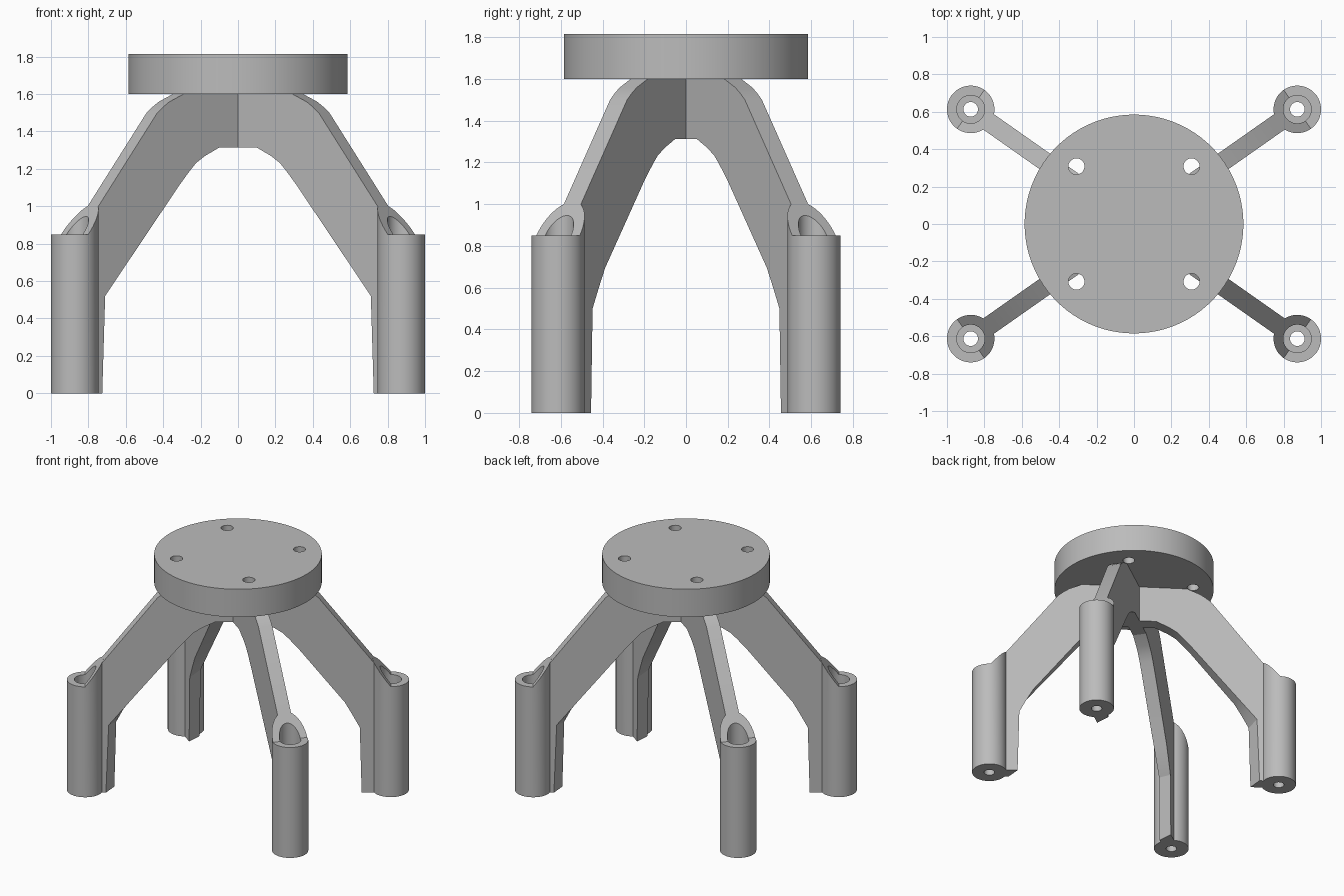
import bpy, bmesh, math
from mathutils import Matrix

if "Cube" in bpy.data.objects:
    bpy.data.objects.remove(bpy.data.objects["Cube"], do_unlink=True)

# One plain grey for everything
grey = bpy.data.materials.new("plain grey")
grey.use_nodes = True
grey.diffuse_color = (0.5, 0.5, 0.5, 1)
grey.node_tree.nodes["Principled BSDF"].inputs["Base Color"].default_value = (0.5, 0.5, 0.5, 1)

POST_X, POST_Y = 0.873, 0.613
REACH = math.hypot(POST_X, POST_Y)
TURN = Matrix.Rotation(math.atan2(POST_Y, POST_X), 4, "Z")
POST_TOP, SLOPE = 0.85, 1.28
PLATE_BOTTOM, PLATE_TOP = 1.6, 1.815


def finish(name, bm, mirrored=False):
    bmesh.ops.recalc_face_normals(bm, faces=bm.faces)
    mesh = bpy.data.meshes.new(name)
    bm.to_mesh(mesh)
    bm.free()
    mesh.materials.append(grey)
    obj = bpy.data.objects.new(name, mesh)
    bpy.context.collection.objects.link(obj)
    if mirrored:
        mod = obj.modifiers.new("four corners", "MIRROR")
        mod.use_axis = (True, True, False)
        mod.use_mirror_merge = False
    return obj


def smooth(obj):
    bpy.ops.object.select_all(action="DESELECT")
    obj.select_set(True)
    bpy.context.view_layer.objects.active = obj
    bpy.ops.object.shade_smooth_by_angle(angle=math.radians(25))


def add_cylinder(bm, radius, low, high, x=0, y=0, sides=64):
    bmesh.ops.create_cone(bm, cap_ends=True, segments=sides, radius1=radius, radius2=radius,
                          depth=high - low, matrix=Matrix.Translation((x, y, (low + high) / 2)))


# Round top plate with four screw holes
bm = bmesh.new()
add_cylinder(bm, 0.585, PLATE_BOTTOM, PLATE_TOP, sides=96)
plate = finish("top_plate", bm)

bm = bmesh.new()
for sx in (-1, 1):
    for sy in (-1, 1):
        add_cylinder(bm, 0.043, 1.5, 1.9, sx * 0.308, sy * 0.308, 32)
cutter = finish("hole_cutter", bm)
cutter.hide_render = True
cut = plate.modifiers.new("screw holes", "BOOLEAN")
cut.operation, cut.object, cut.solver = "DIFFERENCE", cutter, "EXACT"
bpy.context.view_layer.objects.active = plate
bpy.ops.object.modifier_apply(modifier=cut.name)
bpy.data.objects.remove(cutter, do_unlink=True)
smooth(plate)

# Arms: upright webs whose inner edge twists slightly toward the foot
HALF = 0.05
END = 0.965
top_edge = [(END, 0), (END, 0.977), (0.562, 1.5), (0.525, 1.53), (0.484, 1.558),
            (0.39, PLATE_BOTTOM), (0.36, 1.62), (0, 1.62)]
under_arch = [(0, 1.313), (0.16, 1.313), (0.254, 1.267), (0.31, 1.23), (0.352, 1.187), (0.42, 1.11)]
outer_foot = [(0.76, 0.695), (0.835, 0.603), (0.903, 0.52), (0.922, 0)]
inner_foot = [(0.745, 0.695), (0.798, 0.6), (0.85, 0.5), (0.863, 0)]

bm = bmesh.new()
sides = []
for y, foot in ((HALF, outer_foot), (-HALF, inner_foot)):
    ring = [bm.verts.new((r, y, z)) for r, z in top_edge + under_arch + foot]
    bm.faces.new(ring)
    sides.append(ring)
a, b = sides
for i in range(len(a)):
    j = (i + 1) % len(a)
    bm.faces.new((a[i], a[j], b[j], b[i]))
bmesh.ops.transform(bm, matrix=TURN, verts=bm.verts)
smooth(finish("arms", bm, mirrored=True))

# Posts: stepped bore, with the inner half of the rim rising to meet the arm
SIDES = 48


def rim(x):
    return POST_TOP + SLOPE * max(0, -x)


def ring(bm, radius, height):
    verts = []
    for i in range(SIDES):
        t = math.tau * i / SIDES
        x, y = radius * math.cos(t), radius * math.sin(t)
        verts.append(bm.verts.new((x + REACH, y, rim(x) if height is None else height)))
    return verts


bm = bmesh.new()
# (radius, height); None follows the rising rim
section = [(0.127, 0), (0.127, None), (0.075, None), (0.075, 0.25), (0.039, 0.25), (0.039, 0)]
rings = [ring(bm, r, z) for r, z in section]
for k, low in enumerate(rings):
    high = rings[(k + 1) % len(rings)]
    for i in range(SIDES):
        j = (i + 1) % SIDES
        bm.faces.new((low[i], low[j], high[j], high[i]))
bmesh.ops.transform(bm, matrix=TURN, verts=bm.verts)
smooth(finish("posts", bm, mirrored=True))
